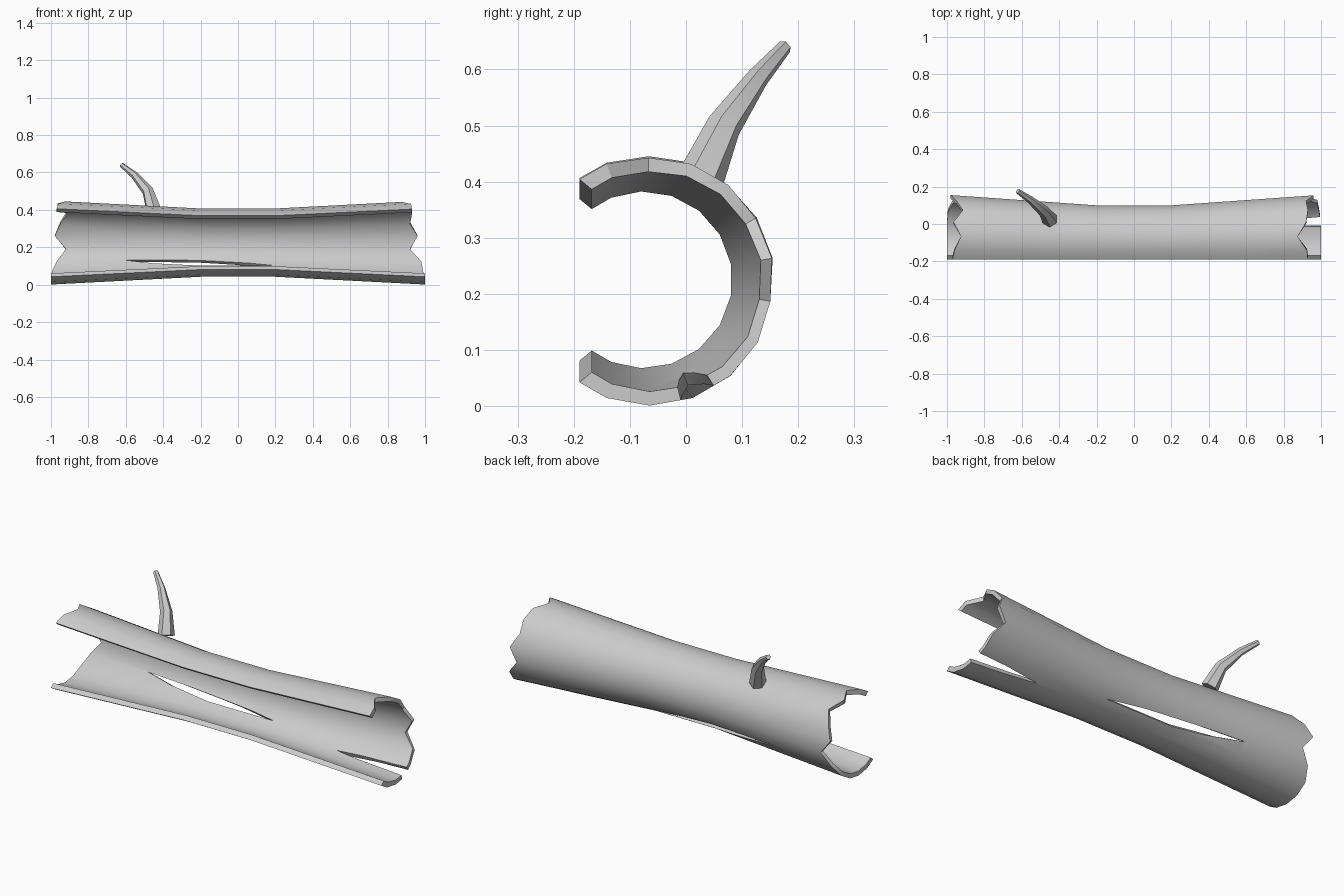
import bpy, bmesh
from math import sin, cos, radians
from mathutils import Vector

if "Cube" in bpy.data.objects:
    bpy.data.objects.remove(bpy.data.objects["Cube"])

CZ = 0.225


def axis_y(x):
    return -0.08 + max(0, abs(x) - 0.2) * 0.019


def radius(x):
    return 0.1825 + max(0, abs(x) - 0.2) * 0.052


def on_log(x, deg, r):
    a = radians(deg)
    return Vector((x, axis_y(x) + r * cos(a), CZ + r * sin(a)))


def make_object(name, bm):
    bmesh.ops.recalc_face_normals(bm, faces=bm.faces)
    mesh = bpy.data.meshes.new(name)
    bm.to_mesh(mesh)
    bm.free()
    ob = bpy.data.objects.new(name, mesh)
    bpy.context.collection.objects.link(ob)
    return ob


def smooth(ob):
    bpy.ops.object.select_all(action='DESELECT')
    ob.select_set(True)
    bpy.context.view_layer.objects.active = ob
    bpy.ops.object.shade_smooth_by_angle(angle=radians(30))


# Hollow log: 18-sided flared tube, open at the front, with ragged ends
angles = list(range(130, -131, -20))
left_end = [-.97, -.96, -.925, -.965, -.915, -.95, -.98, -.92, -.97, -.995, -1, -1, -1, -1]
right_end = [.93, .925, .875, .92, .93, .92, .96, .92, .98, .99, 1, 1, 1, 1]


def wall_point(x, deg):
    r = radius(x)
    if abs(deg) == 130:                       # flat lip along the front
        s = 1 if deg > 0 else -1
        a, b = on_log(x, s * 110, r), on_log(x, deg, r)
        p = a.lerp(b, (-0.19 - a.y) / (b.y - a.y))
        return p, p + Vector((0, 0.022, -0.018 * s))
    t = 0.025 - 0.005 * cos(radians(deg))
    return on_log(x, deg, r), on_log(x, deg, r - t)


bm = bmesh.new()
outer, inner = [], []
for deg, x0, x1 in zip(angles, left_end, right_end):
    pts = [wall_point(x, deg) for x in (x0, -.6, -.2, .2, .6, x1)]
    outer.append([bm.verts.new(p[0]) for p in pts])
    inner.append([bm.verts.new(p[1]) for p in pts])
cols, rows = len(angles), 6
for i in range(cols - 1):
    for j in range(rows - 1):
        for g in (outer, inner):
            bm.faces.new((g[i][j], g[i + 1][j], g[i + 1][j + 1], g[i][j + 1]))
    for j in (0, rows - 1):
        bm.faces.new((outer[i][j], outer[i + 1][j], inner[i + 1][j], inner[i][j]))
for i in (0, cols - 1):
    for j in range(rows - 1):
        bm.faces.new((outer[i][j], outer[i][j + 1], inner[i][j + 1], inner[i][j]))
log = make_object("hollow_log", bm)

# Cracks: a diagonal slit in the lower back and a split at the right end
cracks = {
    "slit_cutter": [(-.6, -31), (-.2, -37), (.2, -50), (-.2, -50)],
    "split_cutter": [(.6, -68), (1.05, -58), (1.05, -76)],
}
for name, outline in cracks.items():
    bm = bmesh.new()
    for x, deg in outline:
        for k in (0.7, 1.25):
            bm.verts.new(on_log(x, deg, radius(x) * k))
    bmesh.ops.convex_hull(bm, input=bm.verts)
    cutter = make_object(name, bm)
    cutter.hide_render = True
    mod = log.modifiers.new(name, 'BOOLEAN')
    mod.operation = 'DIFFERENCE'
    mod.solver = 'EXACT'
    mod.object = cutter
    bpy.context.view_layer.objects.active = log
    bpy.ops.object.modifier_apply(modifier=name)
    bpy.data.objects.remove(cutter)
smooth(log)

# Branch stub: tapered, bent six-sided tube
path = [((-.45, .022, .395), .043), ((-.482, .068, .50), .031),
        ((-.553, .128, .585), .02), ((-.622, .176, .64), .013)]
bm = bmesh.new()
rings = []
for i, (p, r) in enumerate(path):
    d = Vector(path[min(i + 1, 3)][0]) - Vector(path[max(i - 1, 0)][0])
    q = d.to_track_quat('Z', 'Y')
    rings.append([bm.verts.new(Vector(p) + q @ Vector((r * cos(radians(60 * k)), r * sin(radians(60 * k)), 0)))
                  for k in range(6)])
for a, b in zip(rings, rings[1:]):
    for k in range(6):
        n = (k + 1) % 6
        bm.faces.new((a[k], a[n], b[n], b[k]))
bm.faces.new(rings[0])
bm.faces.new(rings[-1])
smooth(make_object("branch_stub", bm))
